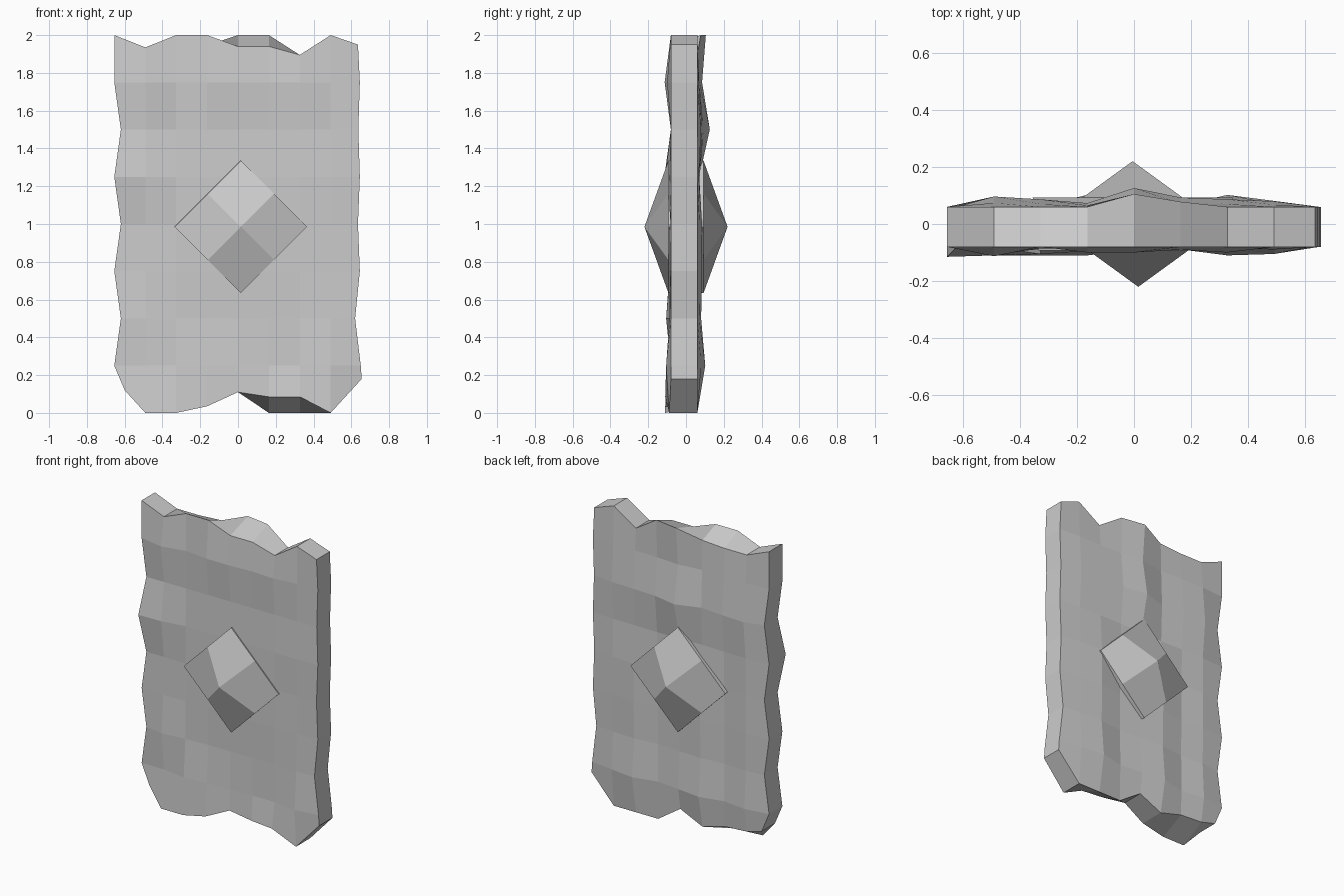
import bpy, bmesh, random

if "Cube" in bpy.data.objects:
    bpy.data.objects.remove(bpy.data.objects["Cube"])

random.seed(11)
N = 8
STEP = 1.308 / N

# Outline of the worn slab, column by column and row by row
left = [-0.60, -0.655, -0.62, -0.655, -0.62, -0.655, -0.62, -0.655, -0.655]
right = [0.655, 0.65, 0.62, 0.645, 0.635, 0.645, 0.637, 0.645, 0.635]
bottom_front = [0.12, 0, 0, 0.035, 0.11, 0.085, 0.085, 0, 0.18]
bottom_back = [0.12, 0.09, 0.08, 0.035, 0.11, 0, 0, 0, 0.18]
top_front = [2, 1.935, 2, 2, 1.94, 1.94, 1.895, 2, 1.95]
top_back = [2, 1.935, 1.935, 1.945, 2, 2, 1.895, 2, 1.95]
# Largest bulge in each row, and how the back ridges run across the columns
bulge_front = [0.03, 0.025, 0.025, 0.025, 0.0, 0.03, 0.0, 0.033, 0.0]
bulge_back = [0.0, 0.042, 0.02, 0.025, 0.025, 0.025, 0.066, 0.025, 0.0]
ridge_low = [0, 0.6, 0.1, 1, 0.5, 0.1, 1, 0.5, 0]
ridge_high = [0, 0.55, 0.4, 0.2, 1, 0.5, 0.4, 0.3, 0]


def make_object(name, bm):
    bmesh.ops.recalc_face_normals(bm, faces=bm.faces)
    mesh = bpy.data.meshes.new(name)
    bm.to_mesh(mesh)
    bm.free()
    ob = bpy.data.objects.new(name, mesh)
    bpy.context.collection.objects.link(ob)


def sheet(bm, size, place):
    """Grid of quads; returns its outline loop."""
    v = [[bm.verts.new(place(i, j)) for i in range(size + 1)] for j in range(size + 1)]
    for j in range(size):
        for i in range(size):
            bm.faces.new((v[j][i], v[j][i + 1], v[j + 1][i + 1], v[j + 1][i]))
    return (v[0][:-1] + [r[size] for r in v[:-1]] + v[size][:0:-1]
            + [r[0] for r in v[:0:-1]])


def wall(bm, a, b):
    for k in range(len(a)):
        n = (k + 1) % len(a)
        bm.faces.new((a[k], a[n], b[n], b[k]))


def slab_point(sign):
    low, high = (bottom_front, top_front) if sign < 0 else (bottom_back, top_back)

    def place(i, j):
        x = left[j] if i == 0 else right[j] if i == N else (i - N / 2) * STEP
        z = low[i] if j == 0 else high[i] if j == N else j * 0.25
        if sign > 0:
            y = 0.06 + bulge_back[j] * (ridge_low if j < 5 else ridge_high)[i]
            if (i, j) == (4, 5):
                y = 0.07
            if j == N:
                y = {4: 0.105, 5: 0.078}.get(i, y)
        else:
            y = 0.08
            near_boss = 2 <= i <= 6 and 3 <= j <= 5
            if 0 < i < N:
                y += (0.005 if near_boss
                      else bulge_front[j] * random.choice((0, 0.3, 0.6, 1)))
            if (i, j) == (0, 5):
                y = 0.115
        return x, sign * y, z
    return place


# Stone slab with chipped rim
bm = bmesh.new()
wall(bm, sheet(bm, N, slab_point(-1)), sheet(bm, N, slab_point(1)))
make_object("stone_slab", bm)


# Diamond boss through the slab, raised to a point on both faces
def boss_point(sign):
    def place(i, j):
        u, w = (i - 1) * 0.175, (j - 1) * 0.175
        y = 0.22 if i == j == 1 else 0.093
        return (0.015 if sign < 0 else -0.005) + u - w, sign * y, 0.985 + u + w
    return place


bm = bmesh.new()
wall(bm, sheet(bm, 2, boss_point(-1)), sheet(bm, 2, boss_point(1)))
make_object("diamond_boss", bm)
